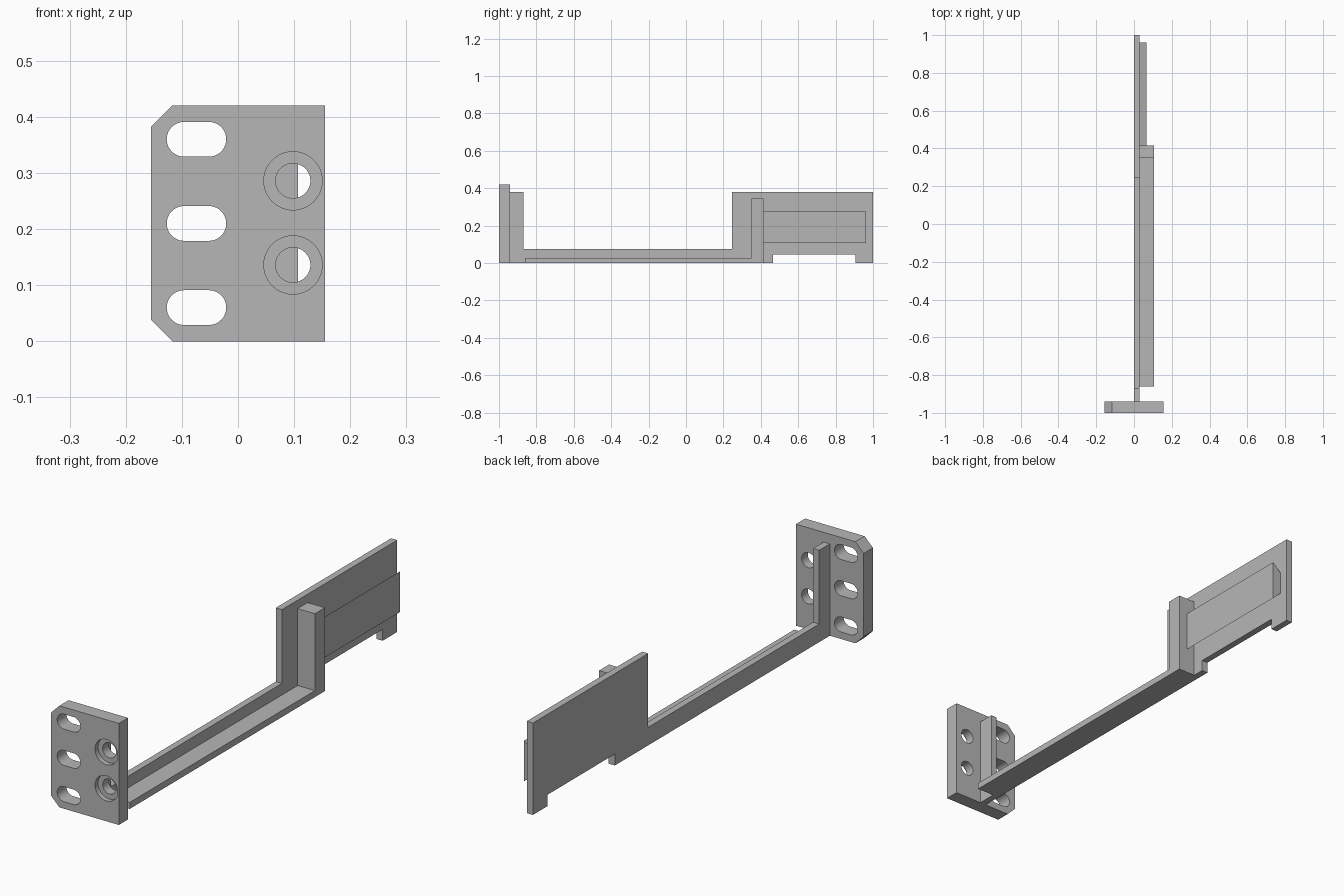
import bpy
import bmesh
import math
from mathutils import Vector

cube = bpy.data.objects.get("Cube")
if cube:
    bpy.data.objects.remove(cube, do_unlink=True)

grey = bpy.data.materials.new("plain grey")
grey.use_nodes = True
tone = (0.47, 0.47, 0.47, 1)
grey.diffuse_color = tone
grey.node_tree.nodes["Principled BSDF"].inputs["Base Color"].default_value = tone


def prism(name, profile, axis, start, end):
    """Extrude a closed profile along x (points are y, z) or y (points are x, z)."""
    bm = bmesh.new()
    place = (lambda a, b: (start, a, b)) if axis == "x" else (lambda a, b: (a, start, b))
    step = Vector((end - start, 0, 0) if axis == "x" else (0, end - start, 0))
    face = bm.faces.new([bm.verts.new(place(a, b)) for a, b in profile])
    swept = bmesh.ops.extrude_face_region(bm, geom=[face], use_keep_orig=True)
    moved = [g for g in swept["geom"] if isinstance(g, bmesh.types.BMVert)]
    bmesh.ops.translate(bm, verts=moved, vec=step)
    bmesh.ops.recalc_face_normals(bm, faces=bm.faces)
    mesh = bpy.data.meshes.new(name)
    bm.to_mesh(mesh)
    bm.free()
    mesh.materials.append(grey)
    obj = bpy.data.objects.new(name, mesh)
    bpy.context.collection.objects.link(obj)
    return obj


def slot(x, z, radius, half_length=0.0, steps=24):
    """Outline of a round-ended slot, or a circle when half_length is zero."""
    points = []
    for side in (1, -1):
        for i in range(steps + (1 if half_length else 0)):
            angle = math.pi * i / steps - math.pi / 2
            points.append((x + side * (half_length + radius * math.cos(angle)),
                           z + side * radius * math.sin(angle)))
    return points


def cut(target, cutter):
    """Subtract the cutter and remove it."""
    cutter.hide_render = True
    mod = target.modifiers.new("cut", "BOOLEAN")
    mod.operation = "DIFFERENCE"
    mod.solver = "EXACT"
    mod.object = cutter
    bpy.context.view_layer.objects.active = target
    bpy.ops.object.modifier_apply(modifier=mod.name)
    bpy.data.objects.remove(cutter, do_unlink=True)


# Front mounting plate with two clipped corners
half, height, clip = 0.155, 0.42, 0.038
front, back = -1.0, -0.94
plate = prism("mounting_plate", [
    (clip - half, 0), (half, 0), (half, height), (clip - half, height),
    (-half, height - clip), (-half, clip)], "y", front, back)

# Three slots along one edge
for z in (0.06, 0.21, 0.36):
    cut(plate, prism("slot_cutter", slot(-0.074, z, 0.031, 0.022), "y", front - 0.1, back + 0.1))

# Two counterbored screw holes along the other edge
for z in (0.136, 0.286):
    cut(plate, prism("hole_cutter", slot(0.098, z, 0.031), "y", front - 0.1, back + 0.1))
    cut(plate, prism("bore_cutter", slot(0.098, z, 0.052), "y", front - 0.1, front + 0.02))

bpy.ops.object.select_all(action="DESELECT")
plate.select_set(True)
bpy.context.view_layer.objects.active = plate
bpy.ops.object.shade_smooth_by_angle(angle=math.radians(30))

# Long web: front upright, low rail and tall rear panel with a notched foot
web = 0.028
prism("side_web", [
    (back, 0), (0.465, 0), (0.465, 0.047), (0.905, 0.047), (0.905, 0), (1, 0),
    (1, 0.38), (0.247, 0.38), (0.247, 0.075), (-0.87, 0.075), (-0.87, 0.38),
    (back, 0.38)], "x", 0, web)

# Bottom ledge turning up into a post
post_back = 0.415
prism("ledge_and_post", [
    (-0.86, 0), (post_back, 0), (post_back, 0.345), (0.35, 0.345),
    (0.35, 0.027), (-0.86, 0.027)], "x", web, 0.107)

# Dovetail rail on the rear panel, wider on its outer face
prism("dovetail_rail", [
    (web, 0.143), (0.067, 0.107), (0.067, 0.275), (web, 0.239)],
    "y", post_back, 0.962)
